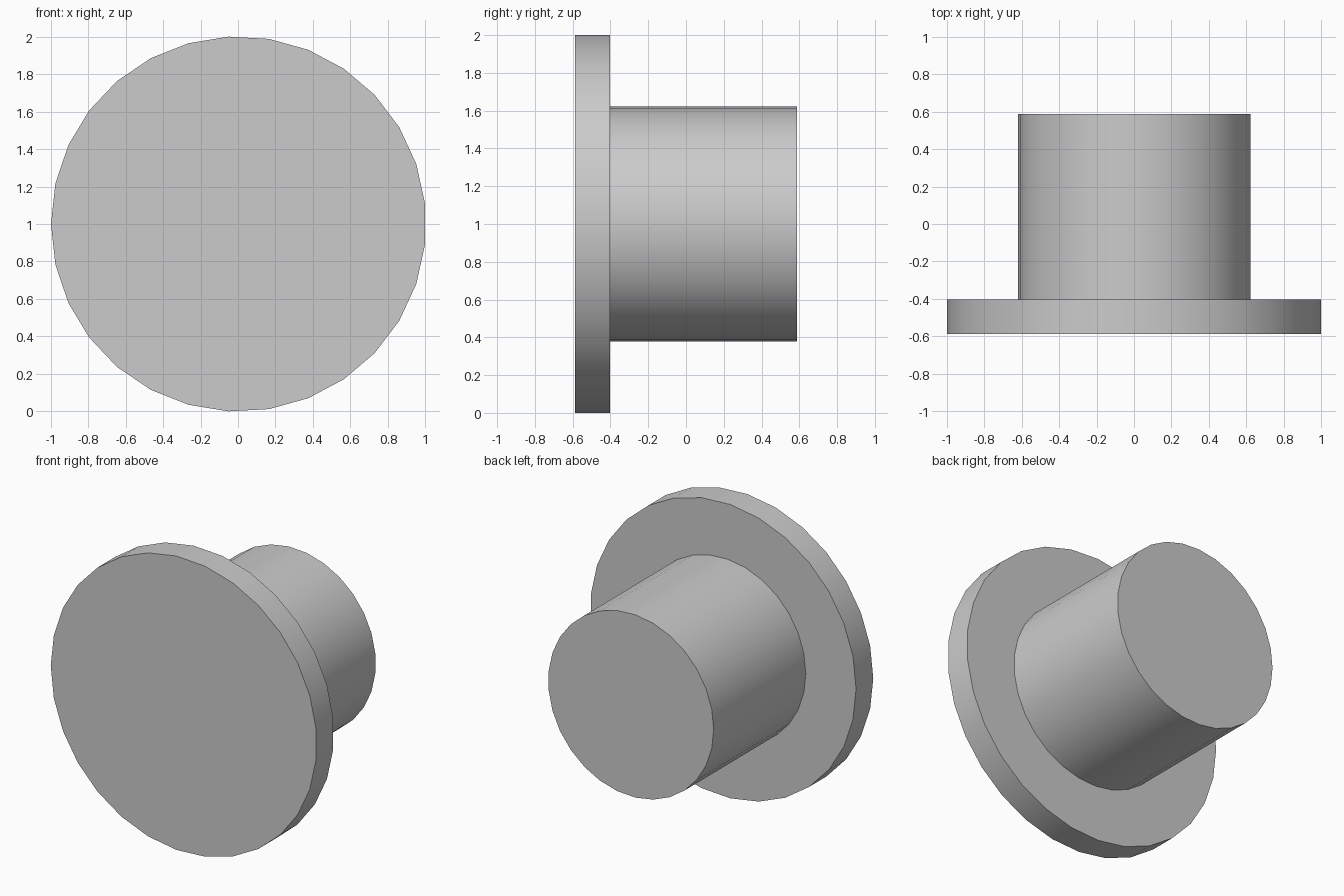
import bpy
from math import pi, radians

if "Cube" in bpy.data.objects:
    bpy.data.objects.remove(bpy.data.objects["Cube"])

SIDES = 29
BACK, STEP, FRONT = 0.588, -0.403, -0.588

# Plain grey finish shared by both parts
grey = bpy.data.materials.new("plain_grey")
grey.use_nodes = True
colour = (0.6, 0.6, 0.6, 1)
grey.diffuse_color = colour
grey.node_tree.nodes["Principled BSDF"].inputs["Base Color"].default_value = colour


def round_part(name, radius, y_front, y_back):
    """Cylinder lying along y, with its first corner pointing to -x."""
    bpy.ops.mesh.primitive_cylinder_add(
        vertices=SIDES, radius=radius, depth=y_back - y_front,
        location=(0.003, (y_front + y_back) / 2, 1),
        rotation=(-pi / 2, pi / 2, 0))
    part = bpy.context.object
    part.name = name
    part.data.materials.append(grey)
    bpy.ops.object.shade_smooth_by_angle(angle=radians(30))
    return part


# Wide flange at the front
round_part("flange", 1.0015, FRONT, STEP)

# Narrower plug behind it
round_part("plug", 0.623, STEP, BACK)
